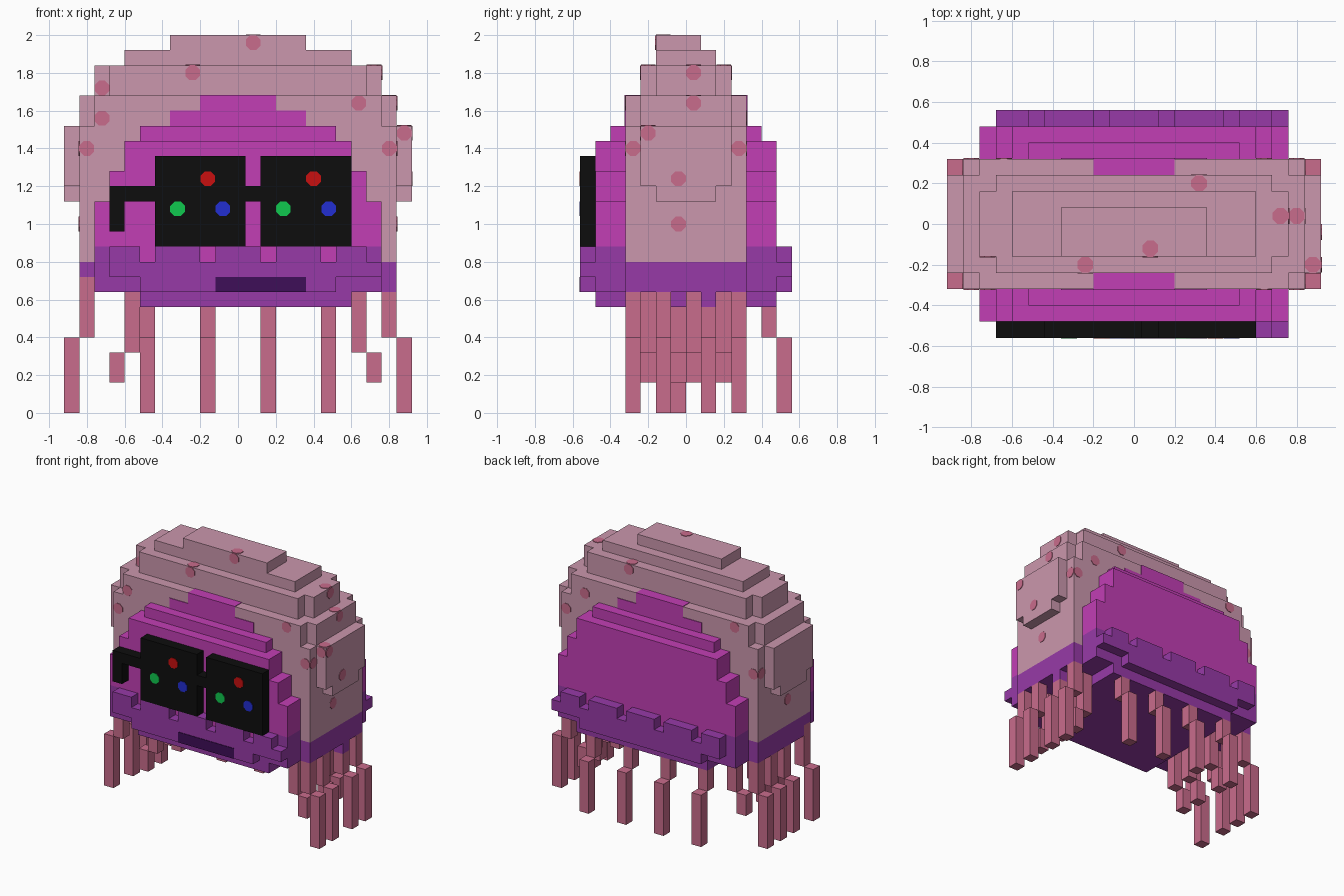
import bpy, bmesh, math
from mathutils import Matrix, Vector

if "Cube" in bpy.data.objects:
    bpy.data.objects.remove(bpy.data.objects["Cube"])


def material(name, hexcode):
    def lin(c):
        return c / 12.92 if c <= 0.04045 else ((c + 0.055) / 1.055) ** 2.4
    m = bpy.data.materials.new(name)
    rgb = [lin(int(hexcode[i:i + 2], 16) / 255) for i in (0, 2, 4)]
    m.diffuse_color = (*rgb, 1)
    m.use_nodes = True
    m.node_tree.nodes["Principled BSDF"].inputs["Base Color"].default_value = m.diffuse_color
    return m


PALE = material("pale pink", "CB97AD")
ROSE = material("rose", "C96C8C")
MAGENTA = material("magenta", "C23EB5")
PURPLE = material("purple", "973AA7")
DARK = material("dark purple", "3E0E58")
BLACK = material("black", "0D0D0D")
RED = material("red", "C81010")
GREEN = material("green", "10C84E")
BLUE = material("blue", "222ED2")


def finish(name, bm, mat):
    me = bpy.data.meshes.new(name)
    bm.to_mesh(me)
    bm.free()
    me.materials.append(mat)
    bpy.context.collection.objects.link(bpy.data.objects.new(name, me))


def blocks(name, mat, boxes):
    """Boxes given as (x0, x1, y0, y1, z0, z1)."""
    bm = bmesh.new()
    for x0, x1, y0, y1, z0, z1 in boxes:
        mid = Vector(((x0 + x1) / 2, (y0 + y1) / 2, (z0 + z1) / 2))
        size = Matrix.Diagonal((x1 - x0, y1 - y0, z1 - z0, 1))
        bmesh.ops.create_cube(bm, size=1, matrix=Matrix.Translation(mid) @ size)
    finish(name, bm, mat)


def dots(name, mat, places):
    """Thin eight-sided plates on block faces: block centre, then face directions."""
    bm = bmesh.new()
    dirs = {"f": (0, -1, 0), "b": (0, 1, 0), "r": (1, 0, 0), "l": (-1, 0, 0), "t": (0, 0, 1)}
    for x, y, z, faces in places:
        for f in faces:
            d = Vector(dirs[f])
            mat4 = (Matrix.Translation(Vector((x, y, z)) + d * 0.04)
                    @ d.to_track_quat("Z", "Y").to_matrix().to_4x4()
                    @ Matrix.Rotation(math.pi / 8, 4, "Z"))
            bmesh.ops.create_cone(bm, cap_ends=True, segments=8, radius1=0.042,
                                  radius2=0.042, depth=0.008, matrix=mat4)
    finish(name, bm, mat)


# Stepped dome cap
blocks("dome", PALE, [
    (-.84, .84, -.32, .32, .80, 1.52),
    (-.84, .84, -.24, .24, 1.52, 1.68),
    (-.76, .76, -.32, .32, 1.52, 1.68),
    (-.76, .76, -.16, .16, 1.68, 1.84),
    (-.68, .68, -.24, .24, 1.68, 1.84),
    (-.60, .60, -.16, .16, 1.84, 1.92),
    (-.36, .36, -.16, .08, 1.92, 2.0)])

# Ear-like flaps on both sides
flaps = []
for s in (-1, 1):
    x0, x1 = sorted((s * .84, s * .92))
    flaps += [(x0, x1, -.24, .24, 1.20, 1.52), (x0, x1, -.16, .16, 1.12, 1.20)]
blocks("side_flaps", PALE, flaps)

# Stepped face and back panels
panels, patches = [], []
for s in (-1, 1):
    for w, z0, z1 in ((.76, .88, 1.12), (.68, 1.12, 1.28), (.60, 1.28, 1.44)):
        a, b = sorted((s * .32, s * .48))
        panels.append((-w, w, a, b, z0, z1))
    a, b = sorted((s * .32, s * .40))
    panels.append((-.52, .52, a, b, 1.44, 1.52))
    a, b = sorted((s * .48, s * .32))
    panels.append((-.68, .68, a, b, .80, .88))
    a, b = sorted((s * .315, s * .325))
    patches += [(-.36, .36, a, b, 1.52, 1.60), (-.20, .20, a, b, 1.60, 1.68)]
    # Crown patch seen on the ledge
    a, b = sorted((s * .24, s * .325))
    patches.append((-.20, .20, a, b, 1.675, 1.684))
blocks("face_panels", MAGENTA, panels)
blocks("dome_patches", MAGENTA, patches)

# Purple base
base = [(-.76, .76, -.48, .48, .64, .80),
        (-.52, .60, -.48, .48, .56, .64),
        (.76, .84, -.32, .32, .64, .80),
        (.76, .84, .08, .16, .56, .64),
        (-.84, -.76, -.24, .32, .64, .80),
        (-.84, -.76, -.32, -.24, .72, .80)]
for s in (-1, 1):
    a, b = sorted((s * .32, s * .48))
    base += [(-.76, -.68, a, b, .80, .88), (.68, .76, a, b, .80, .88)]
blocks("base", PURPLE, base)

# Scalloped rims, front and back
rim = []
for s in (-1, 1):
    a, b = sorted((s * .48, s * .56))
    rim += [(-.52, .52, a, b, .64, .72), (-.68, .76, a, b, .72, .80)]
    for x0, x1 in ((-.68, -.52), (-.44, -.20), (-.12, .12), (.20, .44), (.52, .68)):
        rim.append((x0, x1, a, b, .80, .88))
blocks("rim", PURPLE, rim)
blocks("mouth", DARK, [(-.12, .36, -.564, -.558, .64, .72)])

# Glasses
blocks("glasses", BLACK, [
    (-.44, .04, -.56, -.48, .88, 1.36), (.12, .60, -.56, -.48, .88, 1.36),
    (.04, .12, -.56, -.48, 1.12, 1.20), (-.68, -.44, -.56, -.48, 1.12, 1.20),
    (-.68, -.60, -.56, -.48, .96, 1.12)])
dots("red_dots", RED, [(x, -.52, 1.24, "f") for x in (-.16, .40)])
dots("green_dots", GREEN, [(x, -.52, 1.08, "f") for x in (-.32, .24)])
dots("blue_dots", BLUE, [(x, -.52, 1.08, "f") for x in (-.08, .48)])

# Spots on the cap
dots("cap_spots", ROSE, [
    (.08, -.12, 1.96, "ft"), (-.24, -.20, 1.80, "ft"), (.32, .20, 1.80, "bt"),
    (.72, .04, 1.80, "rt"), (.80, .04, 1.64, "rt"), (.64, -.28, 1.64, "f"),
    (-.72, -.12, 1.72, "f"), (-.72, -.28, 1.56, "f"), (-.80, -.28, 1.40, "fl"),
    (.80, -.28, 1.40, "fr"), (.88, -.20, 1.48, "frt"), (.80, .28, 1.40, "rb"),
    (.88, -.04, 1.24, "r"), (.80, -.04, 1.00, "r"), (.64, .28, 1.56, "b"),
    (-.64, .28, 1.64, "b"), (-.80, .28, 1.32, "bl"), (-.80, -.04, 1.00, "l")])

# Tentacles: back row, then long and short ones on each side
back = []
for x in (-.48, -.16, .16, .48):
    back += [(x - .04, x + .04, .40, .48, .40, .56),
             (x - .04, x + .04, .48, .56, 0, .40)]
blocks("back_tentacles", ROSE, back)

sides = []
for s, longs, shorts in ((1, (-.28, -.12, .12, .28), (-.20, .04, .20)),
                         (-1, (-.28, -.04, .12, .28), (-.20, -.04, .20))):
    for y in longs:
        top = .72 if (s, y) == (-1, -.28) else .56 if (s, y) == (1, .12) else .64
        a, b = sorted((s * .76, s * .84))
        sides.append((a, b, y - .04, y + .04, .40, top))
        a, b = sorted((s * .84, s * .92))
        sides.append((a, b, y - .04, y + .04, 0, .40))
    inner = .60 if s > 0 else .52
    for y in shorts:
        a, b = sorted((s * inner, s * (inner + .08)))
        sides.append((a, b, y - .04, y + .04, .32, .64))
        a, b = sorted((s * (inner + .08), s * (inner + .16)))
        sides.append((a, b, y - .04, y + .04, .16, .32))
blocks("side_tentacles", ROSE, sides)
